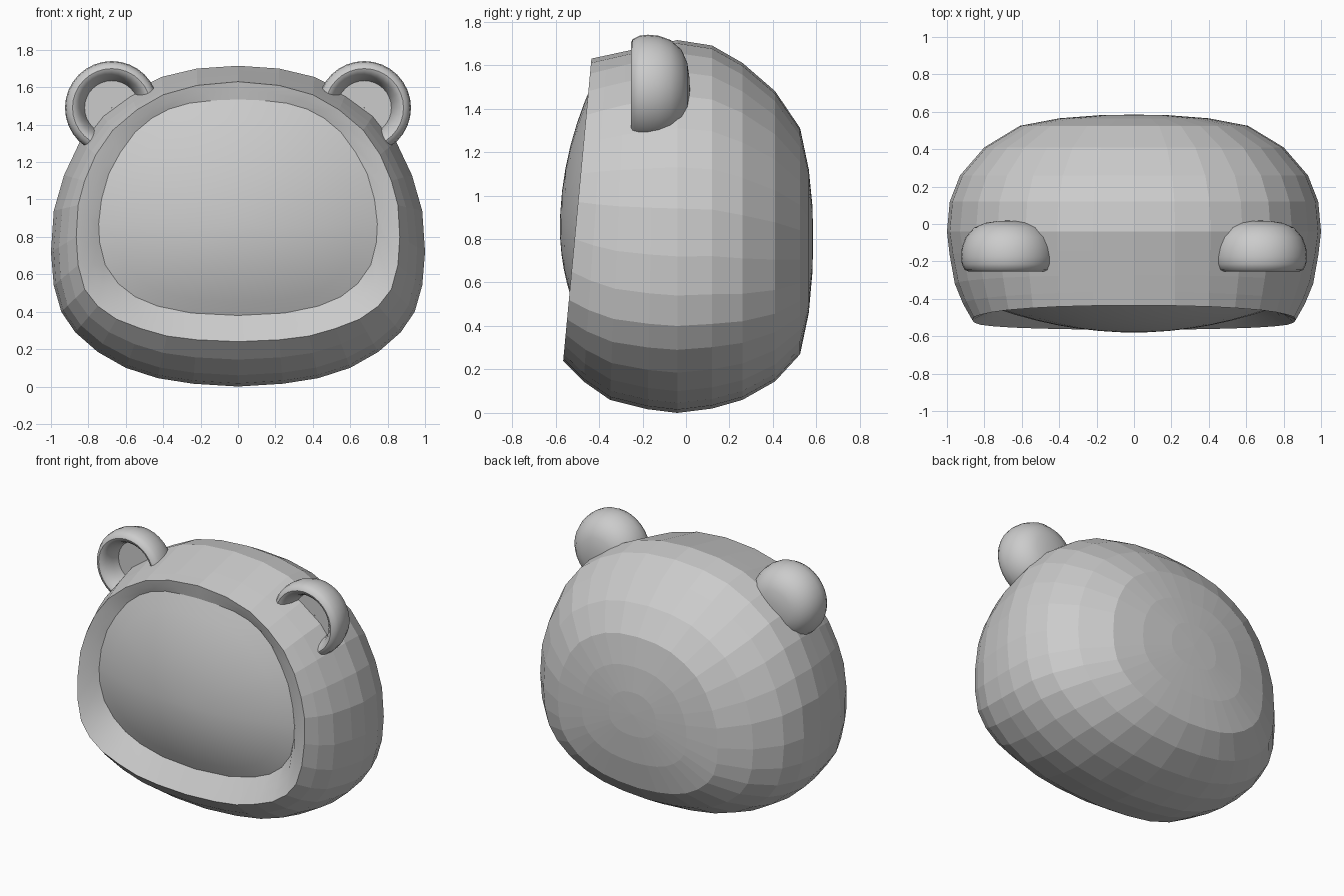
import bpy, bmesh
from math import cos, sin, pi, radians

if "Cube" in bpy.data.objects:
    bpy.data.objects.remove(bpy.data.objects["Cube"])

# Right-hand half outlines (x, z), bottom centre to top centre
FULL = [(0, 0), (.24, .015), (.43, .045), (.6, .1), (.75, .185), (.87, .29),
        (.945, .4), (.985, .54), (1, .72), (.985, .94), (.93, 1.13), (.845, 1.31),
        (.73, 1.46), (.58, 1.57), (.41, 1.655), (.22, 1.7), (0, 1.715)]
RIM = [(0, .24), (.22, .25), (.38, .27), (.52, .31), (.65, .36), (.75, .43),
       (.82, .52), (.855, .65), (.865, .8), (.855, .97), (.82, 1.1), (.76, 1.24),
       (.67, 1.37), (.54, 1.48), (.4, 1.56), (.22, 1.61), (0, 1.63)]
INNER = [(0, .38), (.25, .393), (.43, .43), (.55, .48), (.64, .55), (.71, .65),
         (.74, .77), (.745, .87), (.73, 1.0), (.69, 1.14), (.63, 1.25), (.55, 1.36),
         (.46, 1.435), (.37, 1.483), (.26, 1.515), (.13, 1.53), (0, 1.535)]


def loop(half):
    """Mirror a half outline into a closed loop."""
    return half + [(-x, z) for x, z in half[-2:0:-1]]


def lerp(a, b, t):
    return a + (b - a) * t


def rim_y(z):
    return -.565 + (z - .24) * .0935


def visor_y(x, z):
    k = .5 if z < .85 else .336
    return -.58 + .13 * (x / .745) ** 2 + k * (z - .85) ** 2


def loft(name, rings, cap=None, smooth=None):
    """Skin a list of equal-length rings, optionally closing the last one to a point."""
    bm = bmesh.new()
    vs = [[bm.verts.new(p) for p in r] for r in rings]
    n = len(rings[0])
    for a, b in zip(vs, vs[1:]):
        for i in range(n):
            j = (i + 1) % n
            bm.faces.new((a[i], a[j], b[j], b[i]))
    if cap:
        c = bm.verts.new(cap)
        for i in range(n):
            bm.faces.new((vs[-1][i], vs[-1][(i + 1) % n], c))
    bmesh.ops.recalc_face_normals(bm, faces=bm.faces)
    # open sheets: make the front skins face -y
    if smooth and sum(f.normal.y * f.calc_area() for f in bm.faces) > 0:
        bmesh.ops.reverse_faces(bm, faces=bm.faces)
    me = bpy.data.meshes.new(name)
    bm.to_mesh(me)
    bm.free()
    ob = bpy.data.objects.new(name, me)
    bpy.context.collection.objects.link(ob)
    if smooth:
        bpy.ops.object.select_all(action='DESELECT')
        ob.select_set(True)
        bpy.context.view_layer.objects.active = ob
        bpy.ops.object.shade_smooth_by_angle(angle=radians(smooth))
    return ob


full, rim, inner = loop(FULL), loop(RIM), loop(INNER)

# Head shell: front rings blend from the tilted rim to the widest outline
rings = []
for s, tb in [(0, 0), (.18, .4), (.41, .75), (.74, .93), (1, 1)]:
    ring = []
    for (xa, za), (xb, zb) in zip(rim, full):
        t = lerp(tb, s, (zb / 1.715) ** 2)
        ring.append((lerp(xa, xb, t), lerp(rim_y(za), -.04, s), lerp(za, zb, t)))
    rings.append(ring)
# back rings: y, half width, bottom z, top z
for y, hx, zb, zt in [(.12, .985, .02, 1.69), (.26, .93, .06, 1.61),
                      (.41, .8, .145, 1.48), (.525, .61, .27, 1.31),
                      (.565, .4, .46, 1.12), (.582, .18, .65, .95)]:
    rings.append([(x * hx, y, lerp(zb, zt, z / 1.715)) for x, z in full])
loft("head_shell", rings, cap=(0, .585, .8))

# Recessed band between the rim and the face panel
loft("face_rim_band", [
    [(lerp(a[0], b[0], t), lerp(rim_y(a[1]), visor_y(*b), t), lerp(a[1], b[1], t))
     for a, b in zip(rim, inner)] for t in (0, .5, 1)], smooth=40)

# Bulging face panel
panel = []
for k in (1, .85, .7, .55, .4, .25, .1):
    pts = [(x * k, lerp(.85, z, k)) for x, z in inner]
    panel.append([(x, visor_y(x, z), z) for x, z in pts])
loft("face_panel", panel, cap=(0, -.58, .85), smooth=40)

# Cupped ears, a turned profile (radius, y) around the front-back axis
EAR = [(.145, -.13), (.155, -.18), (.175, -.225), (.195, -.248), (.21, -.254),
       (.23, -.245), (.245, -.215), (.25, -.175), (.245, -.125), (.225, -.07),
       (.18, -.02), (.12, .006), (.05, .016)]
for side, label in ((1, "right"), (-1, "left")):
    cx, cz, n = side * .675, 1.49, 32
    ear = [[(cx + r * cos(2 * pi * i / n), y, cz + r * sin(2 * pi * i / n))
            for i in range(n)] for r, y in [(.002, -.13)] + EAR]
    ob = loft("ear_" + label, ear, cap=(cx, .018, cz))
    bpy.ops.object.select_all(action='DESELECT')
    ob.select_set(True)
    bpy.context.view_layer.objects.active = ob
    bpy.ops.object.shade_smooth_by_angle(angle=radians(40))
